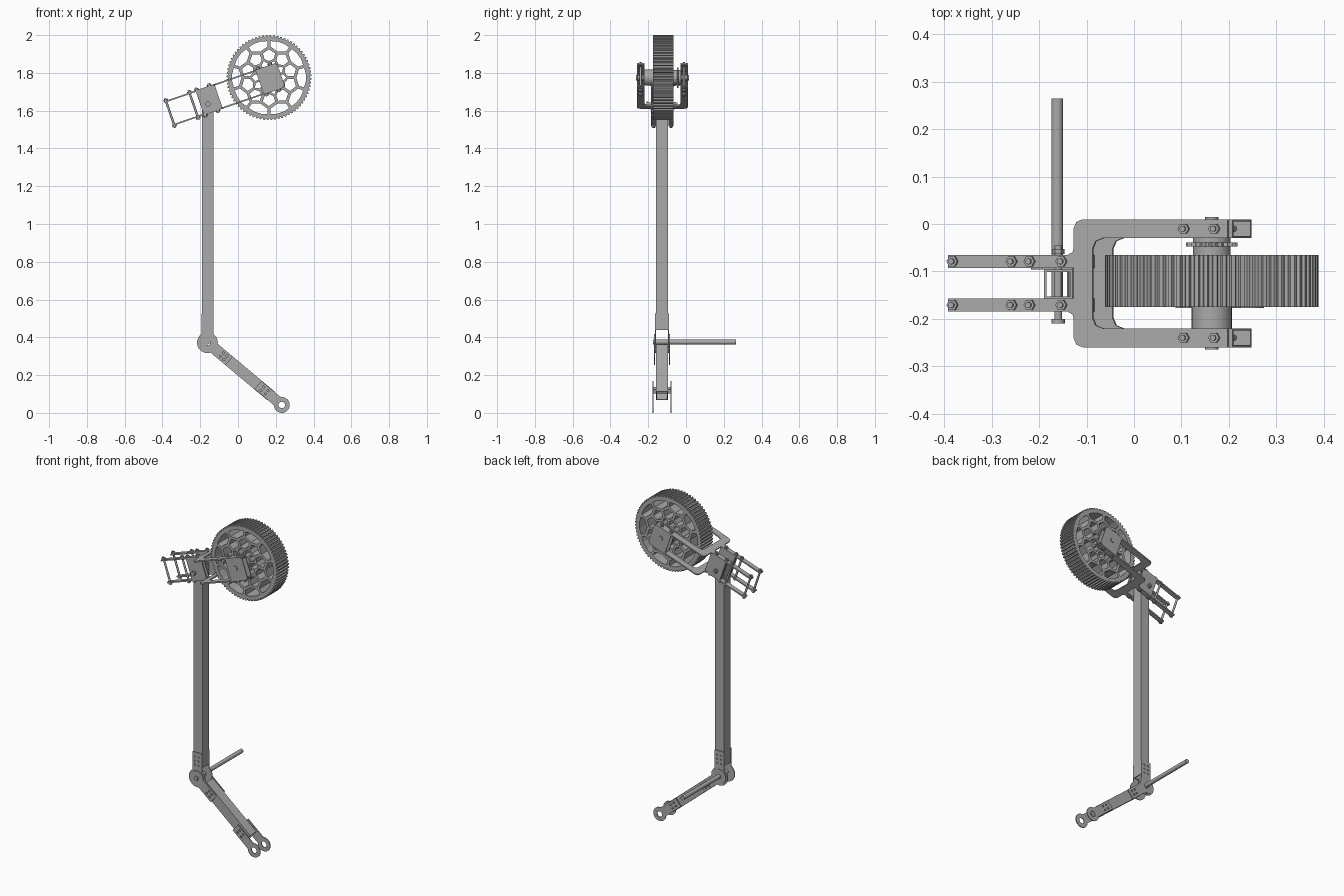
import bpy, bmesh
from math import sin, cos, pi, radians, asin, atan2, hypot
from mathutils import Matrix

cube = bpy.data.objects.get("Cube")
if cube:
    bpy.data.objects.remove(cube)

grey = bpy.data.materials.new("plain_grey")
grey.use_nodes = True
grey.diffuse_color = (0.4, 0.4, 0.4, 1)
grey.node_tree.nodes["Principled BSDF"].inputs["Base Color"].default_value = (0.4, 0.4, 0.4, 1)


def T(x, y, z):
    return Matrix.Translation((x, y, z))


def R(deg, axis):
    return Matrix.Rotation(radians(deg), 4, axis)


def circle(r, n=24, x=0, y=0):
    return [(x + r * cos(2 * pi * i / n), y + r * sin(2 * pi * i / n)) for i in range(n)]


def rect(w, h):
    return [(-w / 2, -h / 2), (w / 2, -h / 2), (w / 2, h / 2), (-w / 2, h / 2)]


def extrude(name, loops, depth, matrix, smooth=False):
    """Extrude an outline (first loop) with holes (other loops) along local z."""
    curve = bpy.data.curves.new(name, 'CURVE')
    curve.dimensions = '2D'
    curve.fill_mode = 'BOTH'
    curve.extrude = depth / 2
    for loop in loops:
        s = curve.splines.new('POLY')
        s.points.add(len(loop) - 1)
        for p, (x, y) in zip(s.points, loop):
            p.co = (x, y, 0, 1)
        s.use_cyclic_u = True
    temp = bpy.data.objects.new(name + "_outline", curve)
    bpy.context.collection.objects.link(temp)
    dg = bpy.context.evaluated_depsgraph_get()
    mesh = bpy.data.meshes.new_from_object(temp.evaluated_get(dg))
    bpy.data.objects.remove(temp)
    bpy.data.curves.remove(curve)
    bm = bmesh.new()
    bm.from_mesh(mesh)
    bmesh.ops.remove_doubles(bm, verts=bm.verts, dist=1e-5)
    bmesh.ops.recalc_face_normals(bm, faces=bm.faces)
    for f in bm.faces:
        f.smooth = False
    bm.to_mesh(mesh)
    bm.free()
    mesh.name = name
    mesh.materials.clear()
    mesh.materials.append(grey)
    ob = bpy.data.objects.new(name, mesh)
    ob.matrix_world = matrix
    bpy.context.collection.objects.link(ob)
    if smooth:
        bpy.ops.object.select_all(action='DESELECT')
        ob.select_set(True)
        bpy.context.view_layer.objects.active = ob
        bpy.ops.object.shade_smooth_by_angle(angle=radians(35))
    return ob


def rod(name, r, length, matrix):
    return extrude(name, [circle(r)], length, matrix, True)


def tube(name, w, h, length, matrix, wall=0.005):
    return extrude(name, [rect(w, h), rect(w - 2 * wall, h - 2 * wall)], length, matrix)


def bolt(name, length, matrix):
    rod(name, 0.006, length, matrix)
    for s in (-1, 1):
        extrude(name + "_nut", [circle(0.012, 6)], 0.009, matrix @ T(0, 0, s * (length / 2 - 0.01)))


def keyhole(r, length, half, bore, holes):
    """Round lug with a straight arm along +x, a bore and small bolt holes."""
    a = asin(half / r)
    n = 28
    arc = [(r * cos(a + (2 * pi - 2 * a) * i / n), r * sin(a + (2 * pi - 2 * a) * i / n))
           for i in range(n + 1)]
    return [arc + [(length, -half), (length, half)], circle(bore)] + \
        [circle(0.006, 12, x, y) for x, y in holes]


# Frames: tilted fork at the wheel axle, and a front-facing one
MID = -0.125
LEG = -0.127
FORK = T(0.164, MID, 1.775) @ R(-19, 'Y')
FACE = R(90, 'X')

# Toothed wheel with staggered rows of openings
outline = []
teeth = 72
for i in range(teeth):
    for k, r in ((0, 0.217), (0.3, 0.217), (0.45, 0.225), (0.85, 0.225)):
        a = 2 * pi * (i + k) / teeth
        outline.append((r * cos(a), r * sin(a)))
outer = [(0.193, -0.27), (0.196, -0.1), (0.196, 0.1), (0.193, 0.27), (0.165, 0.27), (0.145, 0), (0.165, -0.27)]
middle = [(0.15, 0), (0.132, 0.25), (0.1, 0.24), (0.088, 0), (0.1, -0.24), (0.132, -0.25)]
inner = [(0.092, 0), (0.075, 0.24), (0.052, 0.22), (0.052, -0.22), (0.075, -0.24)]
openings = []
for i in range(10):
    for cell, shift in ((outer, 0), (middle, 0.5), (inner, 0)):
        a0 = 2 * pi * (i + shift) / 10
        openings.append([(r * cos(a0 + a), r * sin(a0 + a)) for r, a in cell])
extrude("wheel", [outline] + openings, 0.11, T(0.164, -0.12, 1.775) @ FACE)

# Wheel hub, axle and sprocket
rod("front_hub", 0.043, 0.05, T(0.164, -0.197, 1.775) @ FACE)
rod("back_hub", 0.04, 0.04, T(0.164, -0.05, 1.775) @ FACE)
rod("wheel_axle", 0.014, 0.28, T(0.164, MID, 1.775) @ FACE)
cog = [((0.055 if i % 2 else 0.049) * cos(pi * i / 24), (0.055 if i % 2 else 0.049) * sin(pi * i / 24))
       for i in range(48)]
extrude("sprocket", [cog], 0.009, T(0.164, -0.043, 1.775) @ FACE)

# Upper and lower fork plates, mirrored about their centre line
half = [(-0.287, 0.032), (-0.567, 0.032), (-0.567, 0.06), (-0.3, 0.06), (-0.289, 0.066), (-0.287, 0.075),
        (-0.287, 0.115), (-0.281, 0.129), (-0.267, 0.135), (0.056, 0.135), (0.056, 0.095),
        (-0.222, 0.095), (-0.238, 0.089), (-0.245, 0.073)]
fork = half + [(x, -y) for x, y in reversed(half)]
for name, v in (("upper", 0.058), ("lower", -0.072)):
    extrude(name + "_fork_plate", [fork], 0.008, FORK @ T(0, 0, v))

# Box brackets at the axle and hip, with bolts through both plates
for side, s in (("front", -1), ("back", 1)):
    tube(side + "_axle_bracket", 0.122, 0.04, 0.12, FORK @ T(0.005, s * 0.115, -0.007) @ R(90, 'Y'))
    tube(side + "_hip_bracket", 0.122, 0.028, 0.105, FORK @ T(-0.337, s * 0.046, -0.007) @ R(90, 'Y'))
    for u in (-0.04, 0.028):
        bolt(side + "_axle_bolt", 0.165, FORK @ T(u, s * 0.115, -0.007))
    for u in (-0.556, -0.424, -0.384, -0.313):
        bolt(side + "_hip_bolt", 0.165, FORK @ T(u, s * 0.046, -0.007))

# Hip pivot
rod("hip_pivot", 0.008, 0.16, T(-0.16, -0.125, 1.635) @ FACE)
rod("hip_pivot_head", 0.014, 0.01, T(-0.16, -0.205, 1.635) @ FACE)
extrude("hip_pivot_nut", [circle(0.013, 6)], 0.01, T(-0.16, -0.058, 1.635) @ FACE)

# Upper leg, lower leg and the knee rod
knee_x, knee_z, foot_x, foot_z = -0.162, 0.372, 0.232, 0.042
slope = -atan2(foot_z - knee_z, foot_x - knee_x)
span = hypot(foot_x - knee_x, foot_z - knee_z)
KNEE = T(knee_x, LEG, knee_z)
DOWN = KNEE @ Matrix.Rotation(slope, 4, 'Y')
tube("upper_leg", 0.06, 0.062, 1.23, T(-0.16, LEG, 0.44 + 0.615))
tube("lower_leg", 0.06, 0.062, 0.385, DOWN @ T(0.245, 0, 0) @ R(90, 'Y'))
rod("knee_rod", 0.0125, 0.44, T(knee_x, 0.045, 0.375) @ FACE)

# Paired lug plates at the knee and foot
upper_holes = [(x, y) for x in (0.08, 0.105, 0.13) for y in (-0.013, 0.013)]
lower_holes = [(x, y) for x in (0.1, 0.125) for y in (-0.012, 0.012)]
foot_holes = [(x, y) for x in (0.105, 0.135) for y in (-0.01, 0.01)]
for side, s in (("front", -1), ("back", 1)):
    extrude(side + "_upper_knee_plate", keyhole(0.055, 0.155, 0.032, 0.014, upper_holes),
            0.005, KNEE @ T(0, s * 0.034, 0) @ FACE @ R(90, 'Z'))
    extrude(side + "_lower_knee_plate", keyhole(0.045, 0.15, 0.03, 0.014, lower_holes),
            0.005, DOWN @ T(0, s * 0.039, 0) @ FACE)
    extrude(side + "_foot_plate", keyhole(0.042, 0.165, 0.028, 0.017, foot_holes),
            0.005, DOWN @ T(span, s * 0.048, 0) @ FACE @ R(180, 'Z'))
for d in (0.105, 0.135):
    rod("foot_bolt", 0.008, 0.1, DOWN @ T(span - d, 0, 0) @ FACE)
